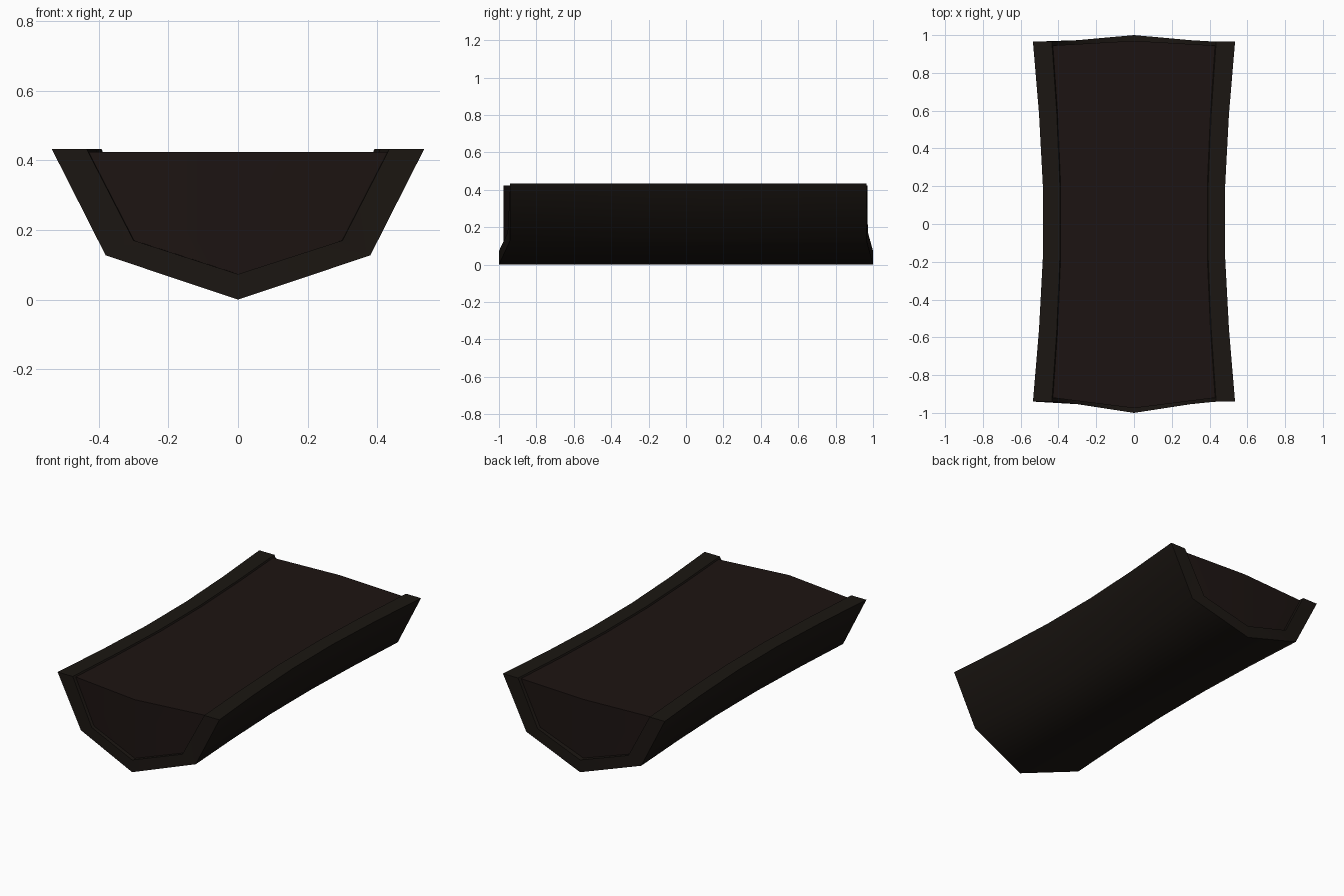
import bpy, bmesh, math

if "Cube" in bpy.data.objects:
    bpy.data.objects.remove(bpy.data.objects["Cube"])

# y stations as fractions from front (-1) to back (+1), with half-width scale
STATIONS = [(-1, 1.0), (-0.6, 0.94), (-0.2, 0.902), (0.2, 0.902), (0.6, 0.94), (1, 1.0)]

def material(name, col):
    m = bpy.data.materials.new(name)
    m.diffuse_color = (*col, 1)
    m.use_nodes = True
    m.node_tree.nodes["Principled BSDF"].inputs["Base Color"].default_value = m.diffuse_color
    return m

def sweep(name, profile, front, back, mat, quads):
    """Sweep a cross-section along y. front/back = (y at centre, y at side).
    quads = index groups of the profile used to cap both ends."""
    bm = bmesh.new()
    rings = []
    for t, s in STATIONS:
        ring = []
        for x, z in profile:
            k = min(abs(x) / 0.39, 1)
            y0 = front[0] + (front[1] - front[0]) * k
            y1 = back[0] + (back[1] - back[0]) * k
            ring.append(bm.verts.new((x * s, y0 + (y1 - y0) * (t + 1) / 2, z)))
        rings.append(ring)
    n = len(profile)
    for a, b in zip(rings, rings[1:]):
        for i in range(n):
            j = (i + 1) % n
            bm.faces.new((a[i], a[j], b[j], b[i]))
    for ring in (rings[0], rings[-1]):
        for q in quads:
            bm.faces.new([ring[i] for i in q])
    bmesh.ops.recalc_face_normals(bm, faces=bm.faces)
    me = bpy.data.meshes.new(name)
    bm.to_mesh(me)
    bm.free()
    me.materials.append(mat)
    ob = bpy.data.objects.new(name, me)
    bpy.context.collection.objects.link(ob)
    bpy.context.view_layer.objects.active = ob
    ob.select_set(True)
    bpy.ops.object.shade_smooth_by_angle(angle=math.radians(50))
    ob.select_set(False)
    return ob

# Trough shell with V bottom and raised rims
outer = [(-0.535, 0.433), (-0.38, 0.127), (0, 0), (0.38, 0.127), (0.535, 0.433)]
inner = [(0.435, 0.433), (0.30, 0.17), (0, 0.073), (-0.30, 0.17), (-0.435, 0.433)]
sweep("trough_shell", outer + inner, (-1.0, -0.94), (1.0, 0.965),
      material("shell_brown", (0.011, 0.008, 0.006)),
      [(i, i + 1, 8 - i, 9 - i) for i in range(4)])

# Filling, slightly lower and set back from the ends
fill = [(-0.43, 0.424), (-0.30, 0.17), (0, 0.073), (0.30, 0.17), (0.43, 0.424), (0, 0.424)]
sweep("trough_filling", fill, (-0.975, -0.92), (0.97, 0.945),
      material("filling_brown", (0.012, 0.007, 0.006)),
      [(0, 1, 2, 5), (5, 2, 3, 4)])
